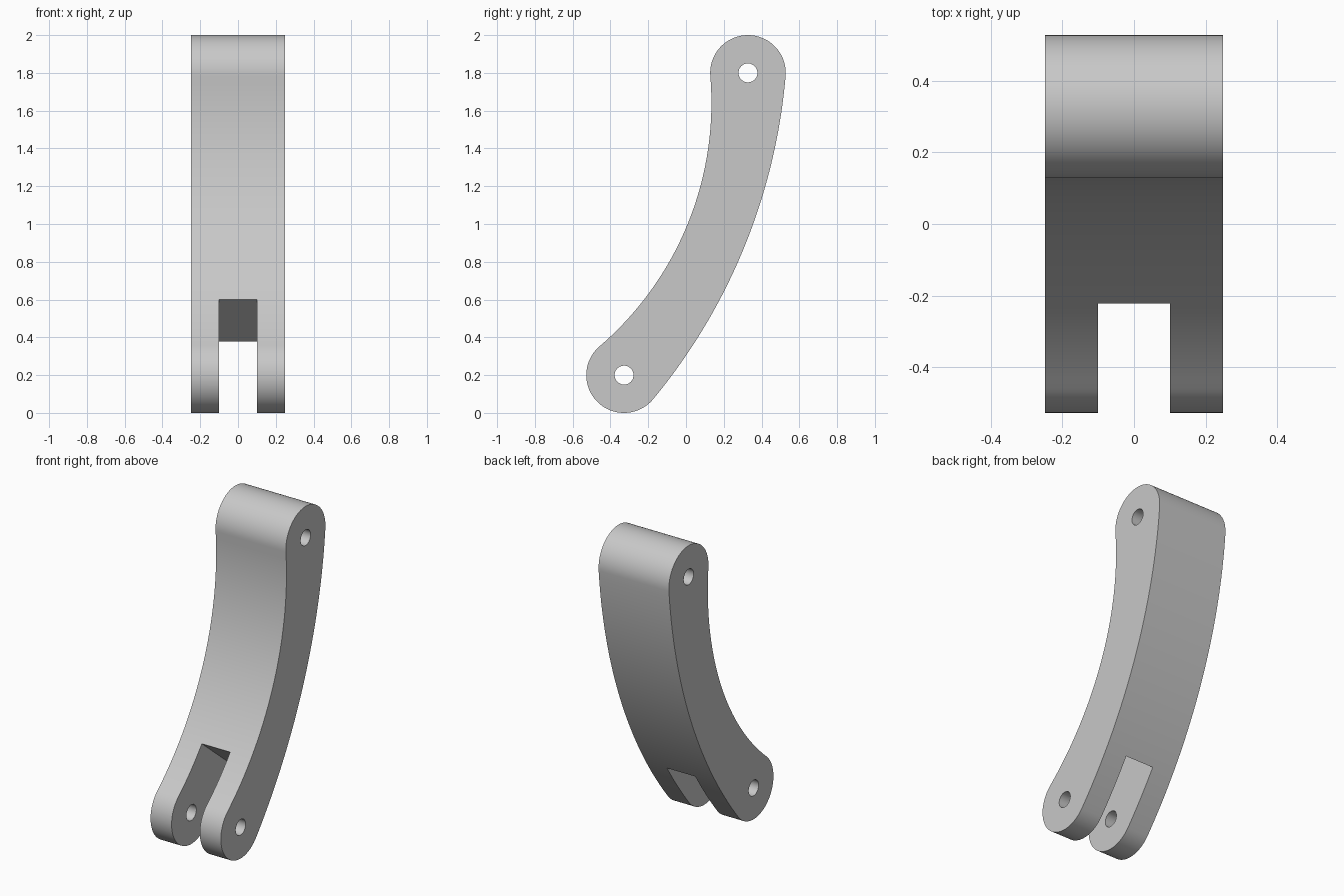
import bpy
import bmesh
from math import atan2, cos, sin, pi, radians, sqrt
from mathutils import Vector

if "Cube" in bpy.data.objects:
    bpy.data.objects.remove(bpy.data.objects["Cube"])

WIDTH = 0.497
END = 0.2                                              # radius of the rounded ends
LOW, HIGH = Vector((-0.328, 0.2)), Vector((0.328, 1.8))  # pin centres, as (y, z)
INNER, OUTER = 1.7, 3.1                                # radii of the two bends

grey = bpy.data.materials.new("plain_grey")
grey.use_nodes = True
colour = (0.58, 0.58, 0.58, 1)
grey.diffuse_color = colour
grey.node_tree.nodes["Principled BSDF"].inputs["Base Color"].default_value = colour


def arc(centre, radius, start, end, steps=40):
    angles = [start + (end - start) * i / steps for i in range(steps)]
    return [centre + radius * Vector((cos(a), sin(a))) for a in angles]


def bend(radius):
    """Centre of an arc of this radius through both pins, and the pin angles."""
    chord = HIGH - LOW
    normal = Vector((-chord.y, chord.x)).normalized()
    centre = (LOW + HIGH) / 2 + normal * sqrt(radius ** 2 - (chord.length / 2) ** 2)
    return centre, *[atan2(p.y - centre.y, p.x - centre.x) for p in (LOW, HIGH)]


def cut(target, cutter):
    cutter.hide_render = True
    mod = target.modifiers.new("cut", "BOOLEAN")
    mod.operation, mod.solver, mod.object = "DIFFERENCE", "EXACT", cutter
    bpy.context.view_layer.objects.active = target
    bpy.ops.object.modifier_apply(modifier=mod.name)
    bpy.data.objects.remove(cutter)


# Side profile: outer bend, top round, inner bend, bottom round
out_c, out_low, out_high = bend(OUTER - END)
in_c, in_low, in_high = bend(INNER + END)
profile = arc(out_c, OUTER, out_low, out_high)
profile += arc(HIGH, END, out_high, in_high + pi)
profile += arc(in_c, INNER, in_high, in_low)
profile += arc(LOW, END, in_low + pi, out_low + 2 * pi)

# Curved arm extruded across its width
bm = bmesh.new()
face = bm.faces.new([bm.verts.new((-WIDTH / 2, p.x, p.y)) for p in profile])
side = bmesh.ops.extrude_face_region(bm, geom=[face])["geom"]
bmesh.ops.translate(bm, vec=(WIDTH, 0, 0),
                    verts=[v for v in side if isinstance(v, bmesh.types.BMVert)])
bmesh.ops.recalc_face_normals(bm, faces=bm.faces)
mesh = bpy.data.meshes.new("curved_arm")
bm.to_mesh(mesh)
bm.free()
mesh.materials.append(grey)
arm = bpy.data.objects.new("curved_arm", mesh)
bpy.context.collection.objects.link(arm)

# Pin holes at both ends
for p in (LOW, HIGH):
    bpy.ops.mesh.primitive_cylinder_add(vertices=48, radius=0.05, depth=1,
                                        location=(0, p.x, p.y), rotation=(0, pi / 2, 0))
    cut(arm, bpy.context.object)

# Fork slot, square to the arm at its lower end
tilt = -0.685
along = Vector((0, -sin(tilt), cos(tilt)))
bpy.ops.mesh.primitive_cube_add(size=1, location=Vector((0, -0.087, 0.489)) - along * 0.45,
                                rotation=(tilt, 0, 0))
slot = bpy.context.object
slot.scale = (0.2, 1.2, 0.9)
cut(arm, slot)

# Smooth curves with crisp edges
bpy.ops.object.select_all(action="DESELECT")
arm.select_set(True)
bpy.context.view_layer.objects.active = arm
bpy.ops.object.shade_smooth_by_angle(angle=radians(30))
